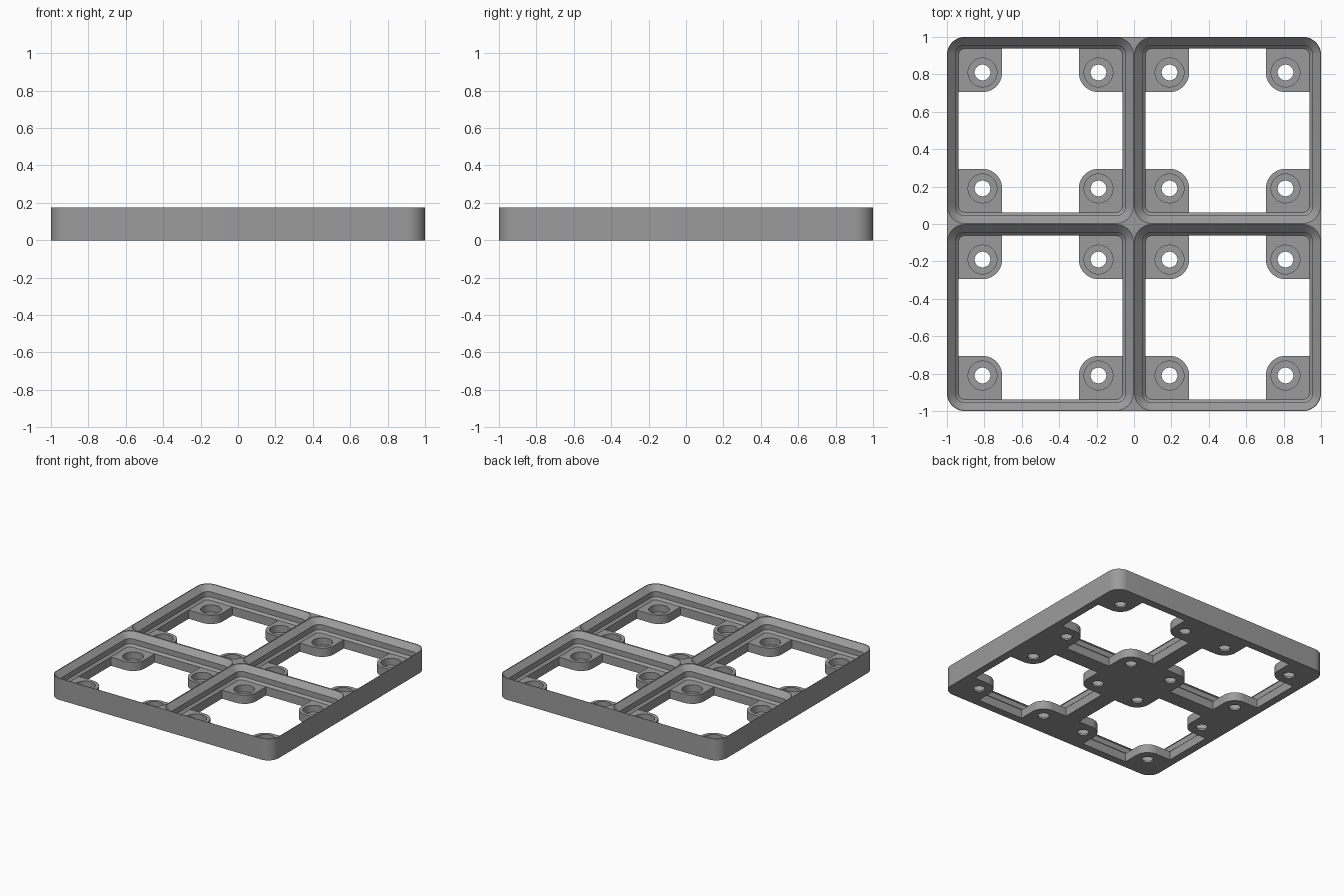
import bpy, bmesh, math

if "Cube" in bpy.data.objects:
    bpy.data.objects.remove(bpy.data.objects["Cube"])

HEIGHT, FLOOR = 0.175, 0.07       # total height, thickness of the base layer
CELLS = [(x, y) for x in (-0.5, 0.5) for y in (-0.5, 0.5)]
HOLE = 0.31                       # magnet hole offset from a cell centre


def rounded_square(half, r, n=10):
    c = half - r
    pts = []
    for k, (sx, sy) in enumerate(((1, 1), (-1, 1), (-1, -1), (1, -1))):
        for i in range(n + 1):
            a = math.pi / 2 * (k + i / n)
            pts.append((sx * c + r * math.cos(a), sy * c + r * math.sin(a)))
    return pts


def circle(r, n=40):
    return [(r * math.cos(2 * math.pi * i / n), r * math.sin(2 * math.pi * i / n))
            for i in range(n)]


def opening_outline(wall=0.4372, a=0.205, r=0.105, n=10):
    # Cross-shaped hole that leaves a rounded pad in each corner
    quarter = [(wall, a)]
    for i in range(n + 1):
        t = math.radians(270 - 90 * i / n)
        quarter.append((HOLE + r * math.cos(t), HOLE + r * math.sin(t)))
    quarter.append((a, wall))
    pts = []
    for k in range(4):
        for x, y in quarter:
            for _ in range(k):
                x, y = -y, x
            pts.append((x, y))
    return pts


def loft(name, rings, centres):
    # Solid through stacked outlines, repeated at each centre
    bm = bmesh.new()
    for cx, cy in centres:
        loops = [[bm.verts.new((cx + x, cy + y, z)) for x, y in pts] for z, pts in rings]
        for lo, hi in zip(loops, loops[1:]):
            for i in range(len(lo)):
                j = (i + 1) % len(lo)
                bm.faces.new((lo[i], lo[j], hi[j], hi[i]))
        bm.faces.new(loops[0][::-1])
        bm.faces.new(loops[-1])
    bmesh.ops.recalc_face_normals(bm, faces=bm.faces)
    me = bpy.data.meshes.new(name)
    bm.to_mesh(me)
    bm.free()
    ob = bpy.data.objects.new(name, me)
    bpy.context.collection.objects.link(ob)
    return ob


# Solid plate
plate = loft("grid_plate", [(0, rounded_square(1, 0.095)),
                            (HEIGHT, rounded_square(1, 0.095))], [(0, 0)])

# Stepped pockets: chamfer, straight wall, chamfer
pocket = [(z, rounded_square(0.5 - inset, 0.095 - inset)) for z, inset in
          ((FLOOR, 0.062), (FLOOR + 0.017, 0.045), (FLOOR + 0.06, 0.045),
           (HEIGHT - 0.003, 0.003), (HEIGHT + 0.05, 0.003))]
pockets = loft("pocket_cutter", pocket, CELLS)

# Openings through the base layer
outline = opening_outline()
openings = loft("opening_cutter", [(-0.05, outline), (FLOOR + 0.02, outline)], CELLS)

# Magnet recesses with a through hole
spots = [(cx + sx * HOLE, cy + sy * HOLE) for cx, cy in CELLS
         for sx in (-1, 1) for sy in (-1, 1)]
magnets = loft("magnet_cutter", [(-0.05, circle(0.042)), (0.014, circle(0.042)),
                                 (0.014, circle(0.077)), (FLOOR + 0.02, circle(0.077))], spots)

bpy.context.view_layer.objects.active = plate
plate.select_set(True)
for cutter in (pockets, openings, magnets):
    mod = plate.modifiers.new(cutter.name, 'BOOLEAN')
    mod.operation, mod.solver, mod.object = 'DIFFERENCE', 'EXACT', cutter
    bpy.ops.object.modifier_apply(modifier=mod.name)
    bpy.data.objects.remove(cutter)

# Single grey finish
grey = bpy.data.materials.new("grey_plastic")
grey.diffuse_color = (0.33, 0.33, 0.33, 1)
grey.use_nodes = True
grey.node_tree.nodes["Principled BSDF"].inputs["Base Color"].default_value = grey.diffuse_color
plate.data.materials.clear()
plate.data.materials.append(grey)
for p in plate.data.polygons:
    p.material_index = 0
bpy.ops.object.shade_smooth_by_angle(angle=math.radians(30))
